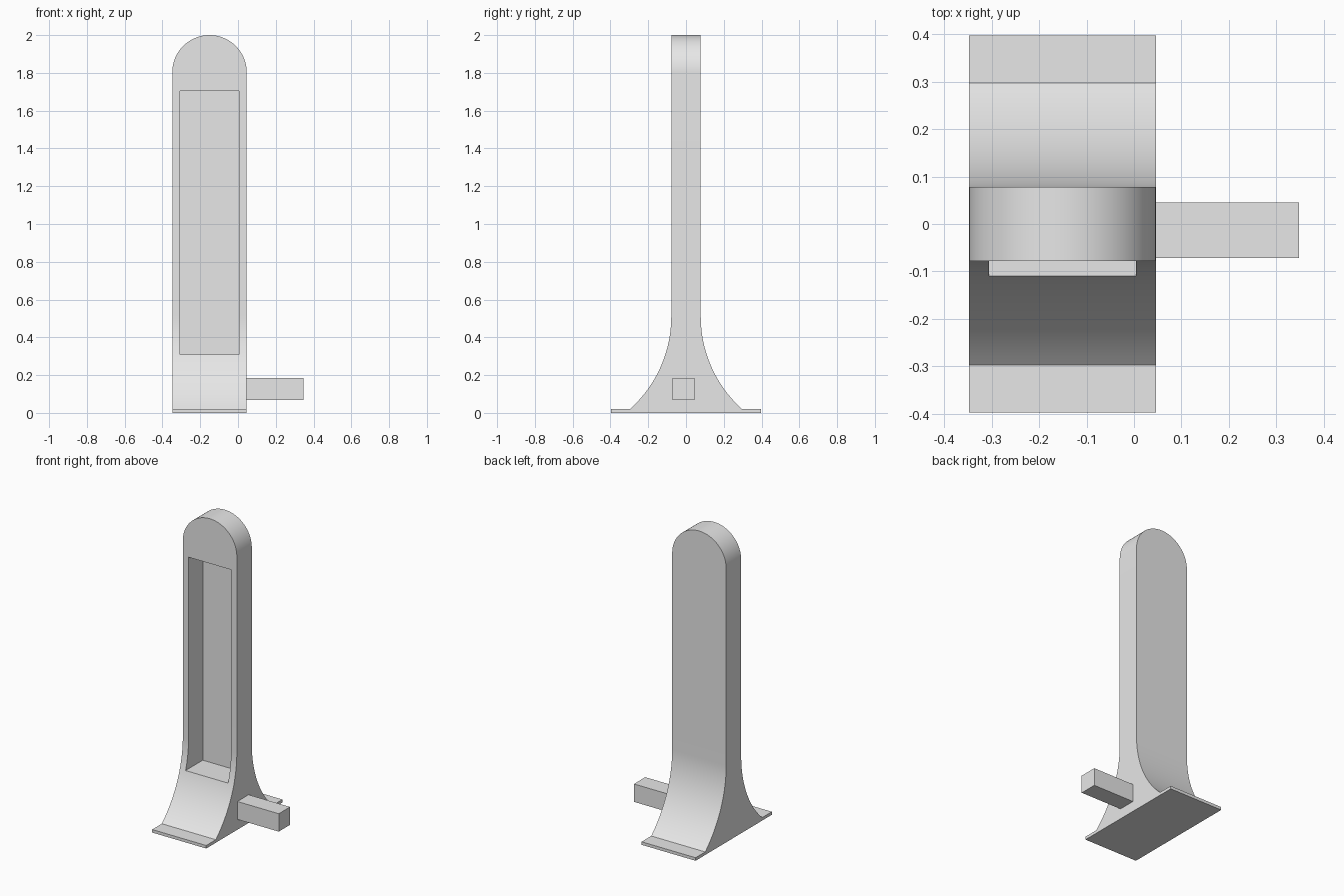
import bpy, bmesh, math
from mathutils import Vector

cube = bpy.data.objects.get("Cube")
if cube:
    bpy.data.objects.remove(cube, do_unlink=True)

grey = bpy.data.materials.new("light_grey")
grey.use_nodes = True
grey.diffuse_color = (0.8, 0.8, 0.8, 1)
grey.node_tree.nodes["Principled BSDF"].inputs["Base Color"].default_value = (0.8, 0.8, 0.8, 1)


def prism(name, outline, sweep):
    """Extrude a closed outline of 3D points along a vector."""
    bm = bmesh.new()
    face = bm.faces.new([bm.verts.new(p) for p in outline])
    ext = bmesh.ops.extrude_face_region(bm, geom=[face])
    moved = [g for g in ext["geom"] if isinstance(g, bmesh.types.BMVert)]
    bmesh.ops.translate(bm, verts=moved, vec=Vector(sweep))
    bmesh.ops.recalc_face_normals(bm, faces=bm.faces)
    mesh = bpy.data.meshes.new(name)
    bm.to_mesh(mesh)
    bm.free()
    mesh.materials.append(grey)
    obj = bpy.data.objects.new(name, mesh)
    bpy.context.collection.objects.link(obj)
    return obj


def box(name, lo, hi):
    (x0, y0, z0), (x1, y1, z1) = lo, hi
    base = [(x0, y0, z0), (x1, y0, z0), (x1, y1, z0), (x0, y1, z0)]
    return prism(name, base, (0, 0, z1 - z0))


def boolean(target, cutter, operation):
    mod = target.modifiers.new(operation, 'BOOLEAN')
    mod.operation = operation
    mod.solver = 'EXACT'
    mod.object = cutter
    bpy.context.view_layer.objects.active = target
    bpy.ops.object.modifier_apply(modifier=mod.name)
    bpy.data.objects.remove(cutter, do_unlink=True)


LEFT, RIGHT = -0.348, 0.046          # post sides
FOOT, TOE, HALF = 0.397, 0.297, 0.078  # half depths
PLATE, FLARE_TOP, HEIGHT = 0.02, 0.51, 2.0

# Side profile: base plate, concave flare, slim post
drop, run = FLARE_TOP - PLATE, TOE - HALF
radius = (drop ** 2 + run ** 2) / (2 * run)
sweep = math.asin(drop / radius)
STEPS = 24
half = [(FOOT, 0), (FOOT, PLATE)]
for i in range(STEPS + 1):
    a = sweep * (1 - i / STEPS)
    half.append((HALF + radius * (1 - math.cos(a)), FLARE_TOP - radius * math.sin(a)))
half.append((HALF, HEIGHT + 0.1))
side = half + [(-y, z) for y, z in reversed(half)]
post = prism("post", [(LEFT, y, z) for y, z in side], (RIGHT - LEFT, 0, 0))

# Rounded top, shaped by a round-headed front outline
r, mid = (RIGHT - LEFT) / 2, (LEFT + RIGHT) / 2
front = [(mid - r - 0.1, -0.1), (mid + r + 0.1, -0.1), (mid + r + 0.1, 1.0), (mid + r, 1.0)]
arch = [(mid + r * math.cos(math.pi * i / 48), HEIGHT - r + r * math.sin(math.pi * i / 48))
        for i in range(49)]
front += arch + [(mid - r, 1.0), (mid - r - 0.1, 1.0)]
boolean(post, prism("head_cutter", [(x, -0.6, z) for x, z in front], (0, 1.2, 0)), 'INTERSECT')

# Deep rectangular recess in the front
boolean(post, box("recess_cutter", (-0.306, -0.5, 0.31), (0.004, 0.07, 1.705)), 'DIFFERENCE')

# Side bar
bar = box("side_bar", (RIGHT, -0.072, 0.068), (0.348, 0.045, 0.186))

bpy.ops.object.select_all(action='DESELECT')
post.select_set(True)
bpy.context.view_layer.objects.active = post
bpy.ops.object.shade_smooth_by_angle(angle=math.radians(25))
